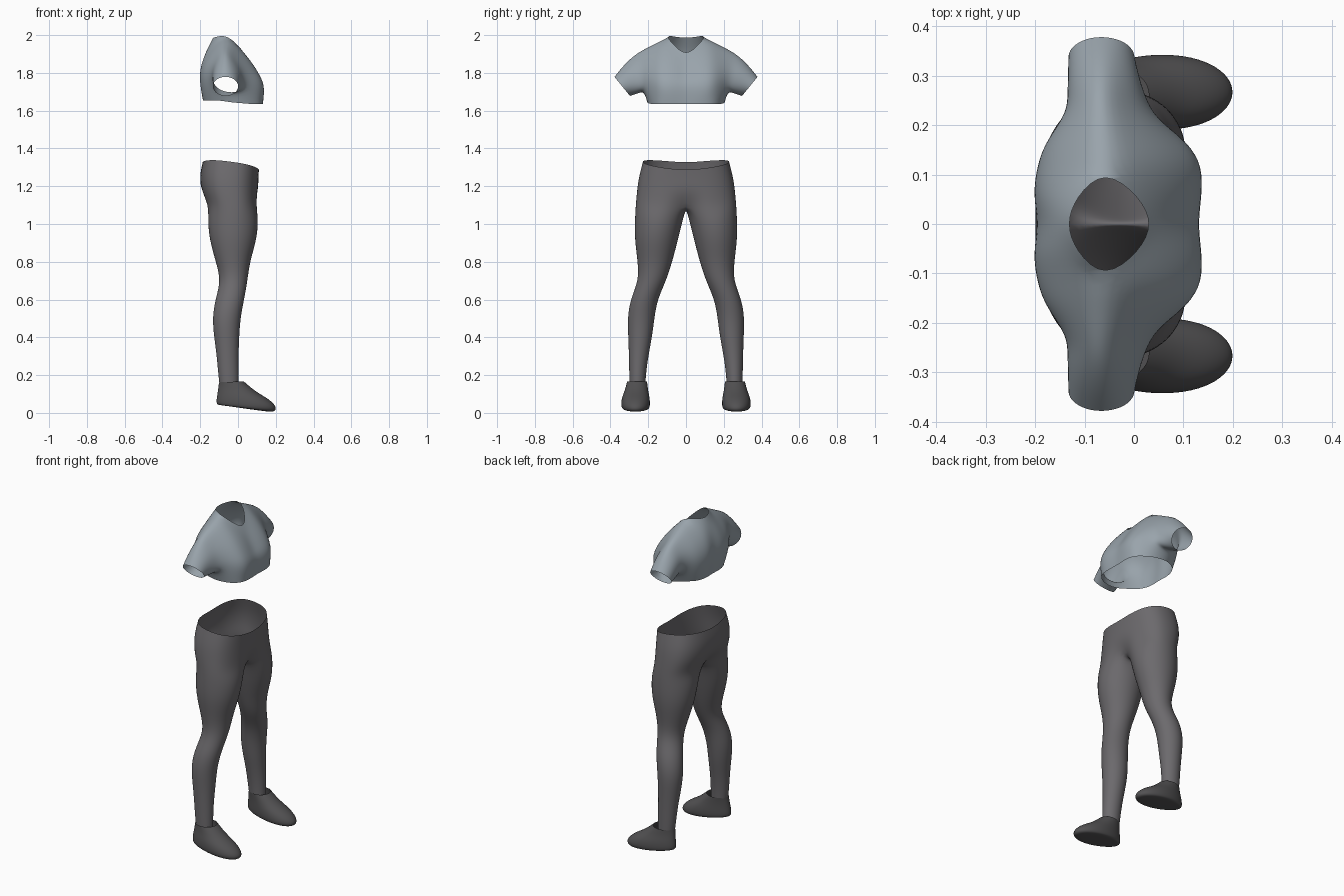
import bpy, bmesh
from math import sin, cos, radians, pi
from mathutils import Vector

cube = bpy.data.objects.get("Cube")
if cube:
    bpy.data.objects.remove(cube, do_unlink=True)


def material(name, rgb):
    m = bpy.data.materials.new(name)
    m.use_nodes = True
    m.diffuse_color = (*rgb, 1)
    m.node_tree.nodes["Principled BSDF"].inputs["Base Color"].default_value = (*rgb, 1)
    return m


def lerp(a, b, t):
    return a + (b - a) * t


def bridge(bm, a, b, closed=True):
    """Quads between two equally long rows of vertices."""
    n = len(a)
    for i in range(n if closed else n - 1):
        j = (i + 1) % n
        bm.faces.new((a[i], a[j], b[j], b[i]))


def verts(bm, points):
    return [bm.verts.new(p) for p in points]


def finish(bm, name, mat):
    """Mirrored, smoothed object from one half of the shape."""
    bmesh.ops.remove_doubles(bm, verts=bm.verts, dist=0.0005)
    bmesh.ops.recalc_face_normals(bm, faces=bm.faces)
    for f in bm.faces:
        f.smooth = True
    me = bpy.data.meshes.new(name)
    bm.to_mesh(me)
    bm.free()
    me.materials.append(mat)
    ob = bpy.data.objects.new(name, me)
    bpy.context.collection.objects.link(ob)
    mir = ob.modifiers.new("mirror", "MIRROR")
    mir.use_axis = (False, True, False)
    mir.merge_threshold = 0.001
    sub = ob.modifiers.new("smooth", "SUBSURF")
    sub.levels = sub.render_levels = 2
    return ob


shirt_blue = material("shirt blue grey", (0.32, 0.37, 0.41))
trouser_grey = material("trouser grey", (0.15, 0.144, 0.153))
shoe_grey = material("shoe dark grey", (0.085, 0.083, 0.086))

# ---- trousers: half hip sections above the crotch, full leg rings below
N, OUTER = 16, 12


def hip_row(zf, zb, xf, xb, hw, lift=0.0):
    pts = []
    for k in range(OUTER + 1):
        b = pi * k / OUTER
        c, s = cos(b), max(sin(b), 0)
        if k in (0, OUTER):
            s = 0
        u = abs(c) ** 0.8 * (1 if c > 0 else -1)
        pts.append(Vector((lerp(xb, xf, (1 + u) / 2), hw * s ** 0.8,
                           lerp(zb, zf, (1 + u) / 2) + lift * s)))
    return pts


bm = bmesh.new()
hips = [hip_row(1.285, 1.325, 0.112, -0.188, 0.23, 0.025),
        hip_row(1.24, 1.255, 0.109, -0.205, 0.252),
        hip_row(1.17, 1.17, 0.108, -0.197, 0.262)]
crotch = hip_row(1.10, 1.10, 0.108, -0.168, 0.268)
crotch[0].x, crotch[-1].x = 0.065, -0.12
rows = [verts(bm, r) for r in hips + [crotch]]
for a, b in zip(rows, rows[1:]):
    bridge(bm, a, b, closed=False)
inner = N - OUTER
under = [(lerp(-0.12, 0.065, i / inner), 0, 1.085) for i in range(1, inner)]
prev = rows[-1] + verts(bm, under)
# height, front, back, inside, outside
legs = [(1.03, 0.108, -0.16, 0.015, 0.27), (0.92, 0.10, -0.152, 0.042, 0.272),
        (0.8, 0.062, -0.117, 0.073, 0.255), (0.7, 0.05, -0.09, 0.105, 0.25),
        (0.6, 0.032, -0.12, 0.152, 0.295), (0.5, 0.012, -0.136, 0.168, 0.31),
        (0.4, 0.006, -0.126, 0.18, 0.305), (0.3, 0.002, -0.112, 0.2, 0.302),
        (0.2, 0.003, -0.104, 0.213, 0.3), (0.12, 0.003, -0.094, 0.217, 0.298)]
for z, xf, xb, yi, yo in legs:
    ring = []
    for k in range(N):
        a = radians(-45 + 22.5 * k)
        ring.append(((xf + xb) / 2 + (xf - xb) / 2 * 1.025 * cos(a),
                     (yi + yo) / 2 + (yo - yi) / 2 * 1.025 * sin(a), z))
    ring = verts(bm, ring)
    bridge(bm, prev, ring)
    prev = ring
finish(bm, "trousers", trouser_grey)

# ---- shoes: tilted rings from the sole up to the ankle opening
bm = bmesh.new()
prev = None
# front x, back x, front z, back z, middle y, half width
for xf, xb, zf, zb, y, hw in [
        (0.17, -0.09, 0.003, 0.042, 0.267, 0.058),
        (0.203, -0.114, 0.008, 0.042, 0.267, 0.074),
        (0.207, -0.119, 0.035, 0.06, 0.267, 0.079),
        (0.165, -0.113, 0.075, 0.095, 0.266, 0.074),
        (0.095, -0.107, 0.112, 0.13, 0.262, 0.062),
        (0.032, -0.102, 0.167, 0.162, 0.259, 0.054)]:
    ring = []
    for k in range(N):
        a = 2 * pi * k / N
        c = cos(a)
        ring.append((lerp(xb, xf, (1 + c) / 2),
                     y + hw * sin(a) * (1 + 0.12 * c), lerp(zb, zf, (1 + c) / 2)))
    ring = verts(bm, ring)
    if prev:
        bridge(bm, prev, ring)
    else:
        bm.faces.new(ring)
    prev = ring
finish(bm, "shoes", shoe_grey)

# ---- shirt: front and back panels, side panel and sleeve
ROWS = 4
seam = [(-0.06, 0.113, 2.003), (-0.065, 0.17, 1.97), (-0.07, 0.25, 1.928)]
front = dict(
    hem=[(0.128, 0), (0.132, 0.05), (0.132, 0.1), (0.118, 0.15), (0.07, 0.185)],
    hem_z=1.635,
    chest=[(0.132, 0), (0.142, 0.06), (0.145, 0.125), (0.11, 0.17), (0.05, 0.212)],
    top=[(0.038, 0, 1.895), (0.012, 0.055, 1.935)] + seam,
    bulge=[0, 0.012, 0.025, 0.03, 0.025])
back = dict(
    hem=[(-0.182, 0), (-0.187, 0.05), (-0.182, 0.1), (-0.158, 0.15), (-0.1, 0.188)],
    hem_z=1.655,
    chest=[(-0.193, 0), (-0.202, 0.06), (-0.195, 0.12), (-0.172, 0.17), (-0.12, 0.212)],
    top=[(-0.137, 0, 1.985), (-0.118, 0.055, 1.99)] + seam,
    bulge=[-0.02, -0.035, -0.05, -0.05, -0.04])


def panel(bm, p):
    """Columns run from the centre line to the armhole, rows from hem to shoulder."""
    grid = [verts(bm, [(x, y, p["hem_z"]) for x, y in p["hem"]])]
    for r in range(ROWS + 1):
        t = r / ROWS
        row = []
        for (x, y), top, b in zip(p["chest"], p["top"], p["bulge"]):
            v = Vector((x, y, 1.73)).lerp(Vector(top), t)
            v.x += 4 * t * (1 - t) * b
            row.append(v)
        grid.append(verts(bm, row))
    for a, b in zip(grid, grid[1:]):
        bridge(bm, a, b, closed=False)
    return grid


bm = bmesh.new()
f, b = panel(bm, front), panel(bm, back)
hem = verts(bm, [(0.015, 0.204, 1.64), (-0.045, 0.206, 1.645)])
pit = verts(bm, [(0.01, 0.222, 1.702), (-0.06, 0.222, 1.702)])
bridge(bm, [f[0][-1]] + hem + [b[0][-1]], [f[1][-1]] + pit + [b[1][-1]], closed=False)

# armhole order: up the front, down the back, forward under the arm
armhole = [r[-1] for r in f[1:]] + [r[-1] for r in b[-2:0:-1]] + pit[::-1]
angles = [-50 + 35 * i for i in range(2 * ROWS + 1)] + [256.7, 283.3]
cuff = []
for d in angles:
    c, s = cos(radians(d)), sin(radians(d))
    cuff.append(Vector((-0.066 + 0.071 * c, 0.338 + 0.043 * s, 1.729 + 0.053 * s)))
prev = armhole
for t in (0.35, 0.7, 1):
    ring = []
    for v, e in zip(armhole, cuff):
        q = v.co.lerp(e, t)
        q.z += 0.05 * t * (1 - t) * (1 if e.z > 1.73 else 0)
        ring.append(q)
    ring = verts(bm, ring)
    bridge(bm, prev, ring)
    prev = ring
finish(bm, "shirt", shirt_blue)
